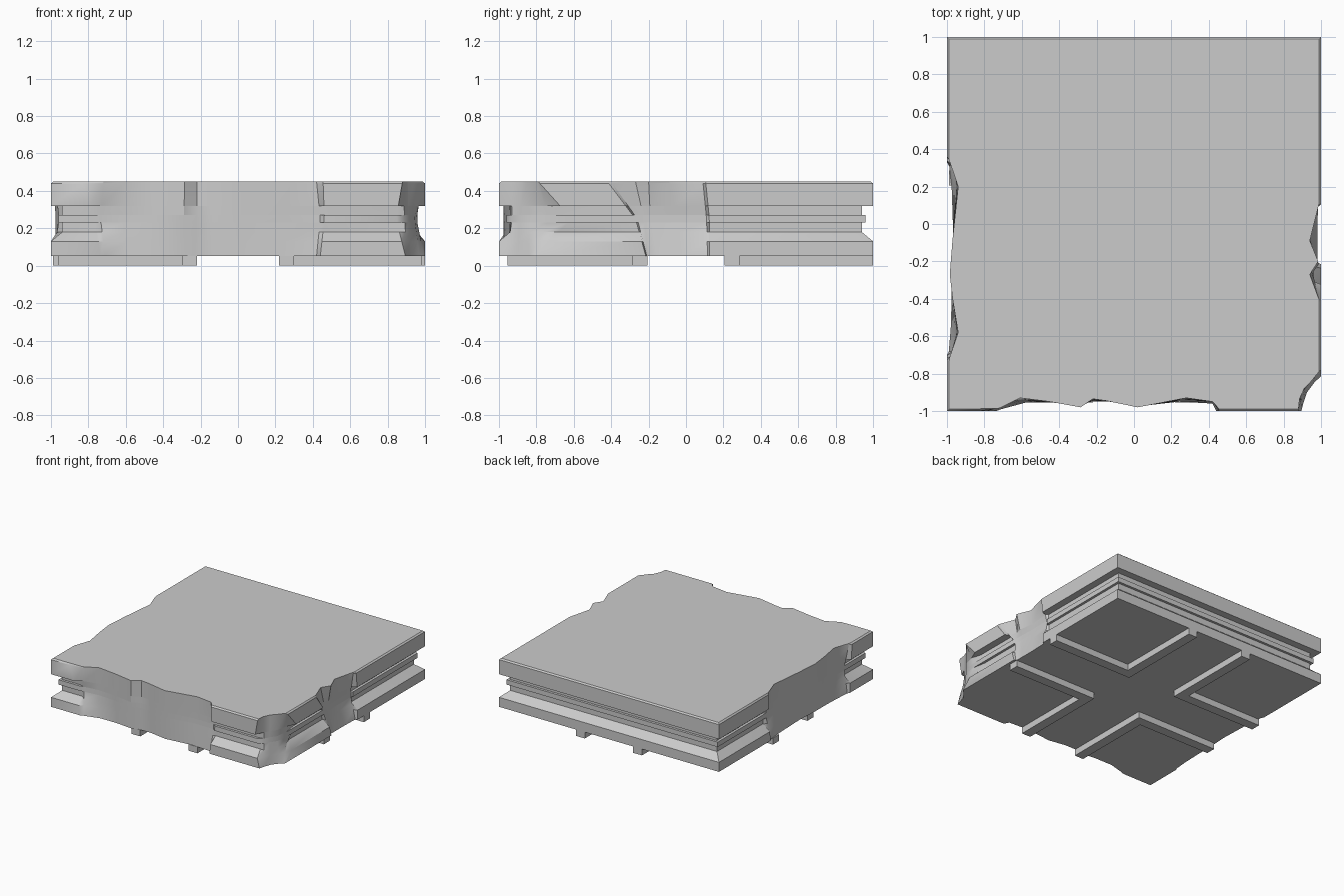
import bpy, bmesh

if "Cube" in bpy.data.objects:
    bpy.data.objects.remove(bpy.data.objects["Cube"])

# Moulded edge profile: (inset from outer edge, z), bottom to top
PROFILE = [(0, .052), (0, .13), (.06, .18), (.06, .23), (.04, .23), (.04, .27),
           (.06, .27), (.06, .32), (0, .32), (0, .44), (.012, .45)]

# Maps (distance along side, inset) to x, y
SIDES = {
    'front': lambda a, d: (a, -1 + d),
    'right': lambda a, d: (1 - d, a),
    'left': lambda a, d: (-1 + d, a),
}


def blend(top, mid, bot, z):
    if z > .25:
        return mid + (top - mid) * (z - .25) / .2
    return bot + (mid - bot) * (z - .052) / .198


def corner(sx, sy):
    return [(sx * (1 - d), sy * (1 - d), z) for d, z in PROFILE]


def station(side, s):
    """3 numbers: intact cut at top/mid/bottom; 6 numbers: broken (along, inset) x top/mid/bottom."""
    col = []
    for d, z in PROFILE:
        if len(s) == 3:
            a = blend(*s, z)
        else:
            a, d = blend(s[0], s[2], s[4], z), blend(s[1], s[3], s[5], z)
        col.append((*SIDES[side](a, d), z))
    return col


# Broken stretches, listed counter-clockwise around the slab
front = [
    (-.83, -.77, -.735),
    (-.72, .015, -.735, .05, -.71, .01),
    (-.61, .07, -.62, .06, -.58, .045),
    (-.45, .05, -.45, .05, -.43, .045),
    (-.285, .02, -.29, .025, -.29, .03),
    (-.22, .065, -.22, .055, -.23, .05),
    (-.15, .055, -.13, .05, -.12, .05),
    (.02, .02, .02, .025, .02, .025),
    (.28, .07, .26, .06, .24, .05),
    (.42, .05, .44, .06, .42, .04),
    (.455, .462, .44),
    (.88, .845, .895),
    (.885, .065, .89, .07, .905, .04),
    (.91, .12, .91, .11, .925, .10),
]
right = [
    (-.85, .06, -.84, .055, -.84, .03),
    (-.795, .015, -.73, .045, -.82, .005),
    (-.79, -.61, -.815),
    (-.42, -.27, -.215),
    (-.40, .012, -.26, .045, -.21, .01),
    (-.27, .06, -.225, .05, -.20, .02),
    (-.20, .015, -.19, .055, -.15, .02),
    (-.09, .06, -.05, .055, -.02, .02),
    (.09, .015, .11, .055, .115, .015),
    (.105, .125, .125),
]
left = [
    (.36, .35, .33),
    (.34, .012, .33, .045, .31, .012),
    (.20, .06, .20, .05, .20, .025),
    (-.08, .03, -.08, .035, -.10, .035),
    (-.27, .015, -.27, .025, -.27, .025),
    (-.40, .03, -.40, .035, -.40, .025),
    (-.58, .06, -.58, .05, -.56, .02),
    (-.71, .015, -.69, .045, -.68, .01),
    (-.73, -.71, -.70),
]

columns = [corner(-1, -1)]
columns += [station('front', s) for s in front]
columns += [station('right', s) for s in right]
columns += [corner(1, 1), corner(-1, 1)]
columns += [station('left', s) for s in left]


def finish(bm, name):
    bmesh.ops.recalc_face_normals(bm, faces=bm.faces)
    mesh = bpy.data.meshes.new(name)
    bm.to_mesh(mesh)
    bm.free()
    ob = bpy.data.objects.new(name, mesh)
    bpy.context.collection.objects.link(ob)
    return ob


# Slab: loft the columns around the perimeter, cap top and bottom
bm = bmesh.new()
rings = [[bm.verts.new(p) for p in col] for col in columns]
for i, ring in enumerate(rings):
    nxt = rings[(i + 1) % len(rings)]
    for j in range(len(ring) - 1):
        bm.faces.new((ring[j], nxt[j], nxt[j + 1], ring[j + 1]))
bm.faces.new([r[0] for r in reversed(rings)])
bm.faces.new([r[-1] for r in rings])
slab = finish(bm, "floor_slab")
bpy.context.view_layer.objects.active = slab
slab.select_set(True)
bpy.ops.object.shade_smooth_by_angle(angle=0.61)


# L-shaped ribs under each quadrant, running out to the slab edges
def rib(name, sx, sy, ex, ey):
    ix, iy, w = .22, .205, .08
    outline = [(ix, iy), (ex, iy), (ex, iy + w), (ix + w, iy + w), (ix + w, ey), (ix, ey)]
    b = bmesh.new()
    face = b.faces.new([b.verts.new((sx * x, sy * y, 0)) for x, y in outline])
    ext = bmesh.ops.extrude_face_region(b, geom=[face])
    for v in ext['geom']:
        if isinstance(v, bmesh.types.BMVert):
            v.co.z = .053
    finish(b, name)


rib("rib_back_right", 1, 1, 1, 1)
rib("rib_back_left", -1, 1, .99, 1)
rib("rib_front_right", 1, -1, .98, .955)
rib("rib_front_left", -1, -1, .96, .955)
